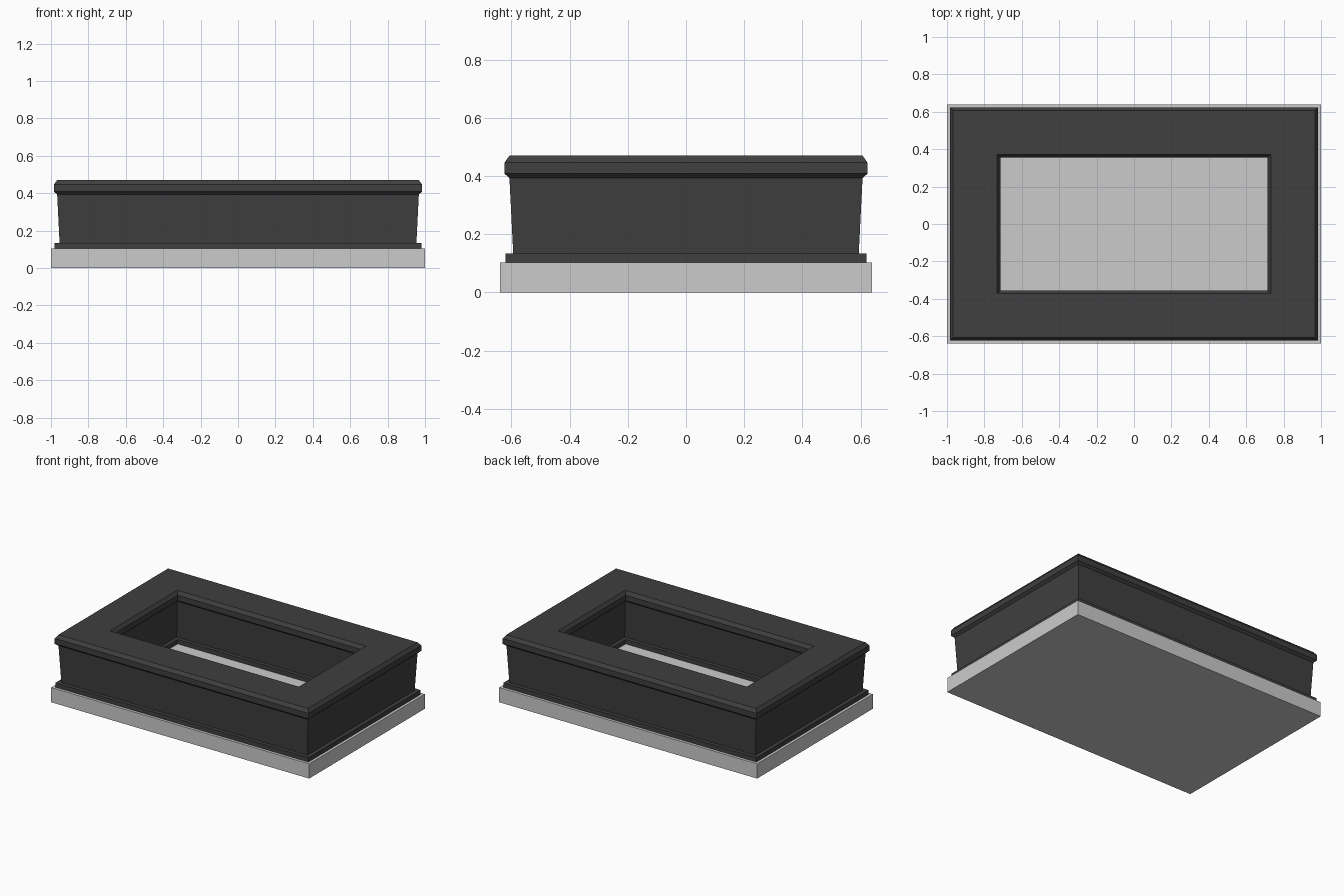
import bpy, bmesh

if "Cube" in bpy.data.objects:
    bpy.data.objects.remove(bpy.data.objects["Cube"])

EXTRA_X = 0.36   # footprint is longer in x than in y by this half-width
MID = 0.4895     # centre line of the wall, measured along y


def rect_solid(name, profile, cap=False):
    """Sweep a (half_y, z) profile round a mitred rectangle; closed ring or capped block."""
    bm = bmesh.new()
    loops = [[bm.verts.new((sx * (r + EXTRA_X), sy * r, z))
              for sx, sy in ((-1, -1), (1, -1), (1, 1), (-1, 1))]
             for r, z in profile]
    pairs = list(zip(loops, loops[1:]))
    if cap:
        bm.faces.new(loops[0])
        bm.faces.new(loops[-1])
    else:
        pairs.append((loops[-1], loops[0]))
    for a, b in pairs:
        for i in range(4):
            j = (i + 1) % 4
            bm.faces.new((a[i], a[j], b[j], b[i]))
    bmesh.ops.recalc_face_normals(bm, faces=bm.faces)
    mesh = bpy.data.meshes.new(name)
    bm.to_mesh(mesh)
    bm.free()
    obj = bpy.data.objects.new(name, mesh)
    bpy.context.collection.objects.link(obj)
    return obj


# Plain grey base slab
rect_solid("base_slab", [(0.64, 0), (0.64, 0.103)], cap=True)

# Outer half of the wall section: foot trim, flared wall, chamfered rim
outer = [(0.621, 0.103), (0.621, 0.134), (0.594, 0.134), (0.607, 0.393),
         (0.624, 0.408), (0.624, 0.446), (0.607, 0.47)]
# Inner half mirrors it about the wall centre line
inner = [(2 * MID - r, z) for r, z in reversed(outer)]
wall = rect_solid("surround_wall", outer + inner)

dark = bpy.data.materials.new("dark_stone")
dark.diffuse_color = (0.05, 0.05, 0.05, 1)
dark.use_nodes = True
dark.node_tree.nodes["Principled BSDF"].inputs["Base Color"].default_value = dark.diffuse_color
wall.data.materials.append(dark)
